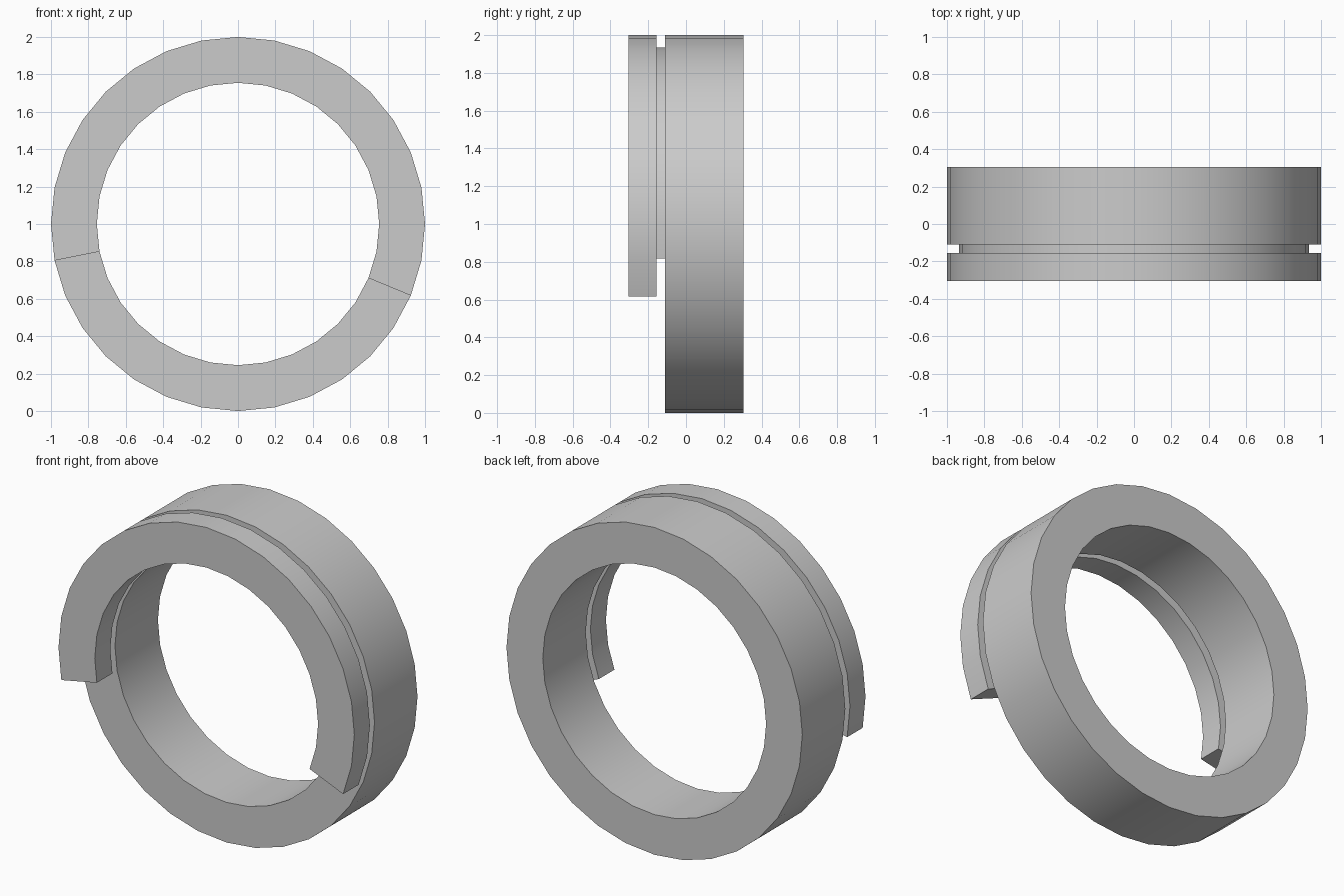
import bpy, bmesh
from math import sin, cos, pi, radians

if "Cube" in bpy.data.objects:
    bpy.data.objects.remove(bpy.data.objects["Cube"])

SIDES = 32


def ring(name, r_in, r_out, y0, y1, first=0, count=SIDES):
    """Rectangular section swept around the y axis by `count` of 32 steps."""
    closed = count == SIDES
    bm = bmesh.new()
    loops = []
    for i in range(count if closed else count + 1):
        a = 2 * pi * (first + i) / SIDES
        section = ((r_in, y0), (r_out, y0), (r_out, y1), (r_in, y1))
        loops.append([bm.verts.new((r * cos(a), y, 1 + r * sin(a))) for r, y in section])
    for i in range(count):
        a, b = loops[i], loops[(i + 1) % len(loops)]
        for k in range(4):
            n = (k + 1) % 4
            bm.faces.new((a[k], a[n], b[n], b[k]))
    if not closed:
        bm.faces.new(loops[0])
        bm.faces.new(loops[-1])
    bmesh.ops.recalc_face_normals(bm, faces=bm.faces)
    mesh = bpy.data.meshes.new(name)
    bm.to_mesh(mesh)
    bm.free()
    ob = bpy.data.objects.new(name, mesh)
    bpy.context.collection.objects.link(ob)
    bpy.ops.object.select_all(action='DESELECT')
    ob.select_set(True)
    bpy.context.view_layer.objects.active = ob
    bpy.ops.object.shade_smooth_by_angle(angle=radians(30))
    return ob


# Full band at the back
ring("main_ring", 0.755, 1.0, -0.11, 0.305)
# Thin recessed web joining the band to the front lip
ring("groove_web", 0.82, 0.935, -0.157, -0.108, first=-1, count=18)
# Partial front lip, open at the bottom
ring("front_lip", 0.755, 1.0, -0.305, -0.155, first=-2, count=19)
